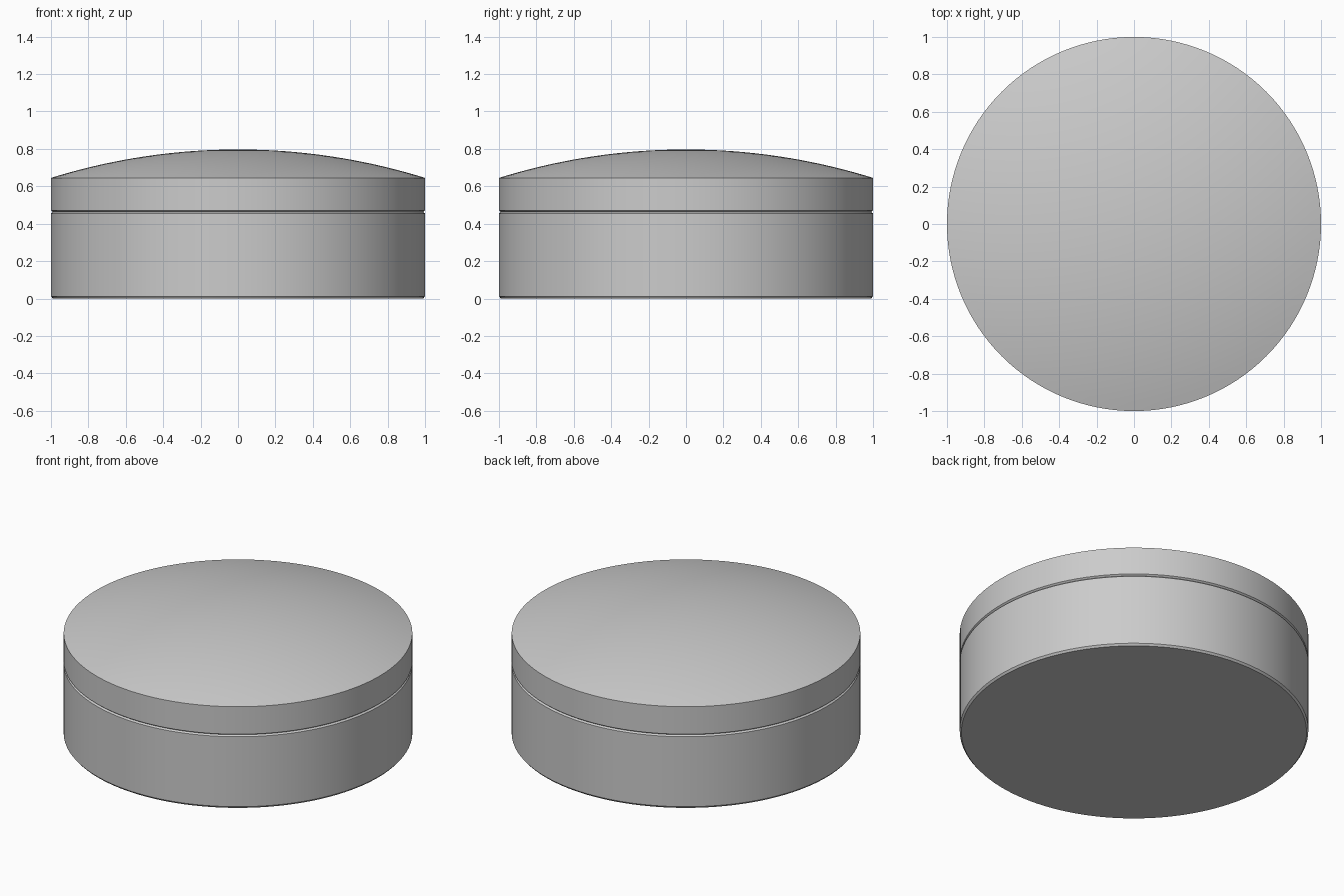
import bpy, bmesh, math

cube = bpy.data.objects.get("Cube")
if cube:
    bpy.data.objects.remove(cube, do_unlink=True)

grey = bpy.data.materials.new("plain grey")
grey.use_nodes = True
colour = (0.6, 0.6, 0.6, 1)
grey.diffuse_color = colour
grey.node_tree.nodes["Principled BSDF"].inputs["Base Color"].default_value = colour

SIDES = 128


def lathe(name, profile):
    """Spin a (radius, height) profile about z into a closed, smooth solid."""
    bm = bmesh.new()
    verts = [bm.verts.new((r, 0, z)) for r, z in profile]
    edges = [bm.edges.new(pair) for pair in zip(verts, verts[1:])]
    bmesh.ops.spin(bm, geom=verts + edges, axis=(0, 0, 1), cent=(0, 0, 0),
                   angle=math.tau, steps=SIDES, use_duplicate=False)
    bmesh.ops.remove_doubles(bm, verts=bm.verts, dist=0.0005)
    bmesh.ops.recalc_face_normals(bm, faces=bm.faces)
    mesh = bpy.data.meshes.new(name)
    bm.to_mesh(mesh)
    bm.free()
    mesh.materials.append(grey)
    obj = bpy.data.objects.new(name, mesh)
    bpy.context.collection.objects.link(obj)
    bpy.ops.object.select_all(action="DESELECT")
    obj.select_set(True)
    bpy.context.view_layer.objects.active = obj
    bpy.ops.object.shade_smooth_by_angle(angle=math.radians(20))
    return obj


# Tin body with small chamfers at the base and at the seam
lathe("tin_body", [(0, 0), (0.99, 0), (1, 0.012), (1, 0.455),
                   (0.99, 0.463), (0, 0.463)])

# Lid: straight rim topped by a shallow spherical dome
rim, top = 0.645, 0.797
rise = top - rim
radius = (1 + rise ** 2) / (2 * rise)
half_angle = math.asin(1 / radius)
rings = 20
dome = []
for i in range(rings + 1):
    a = half_angle * (1 - i / rings)
    dome.append((radius * math.sin(a), top - radius * (1 - math.cos(a))))
lathe("domed_lid", [(0, 0.463), (0.99, 0.463), (1, 0.471)] + dome)
